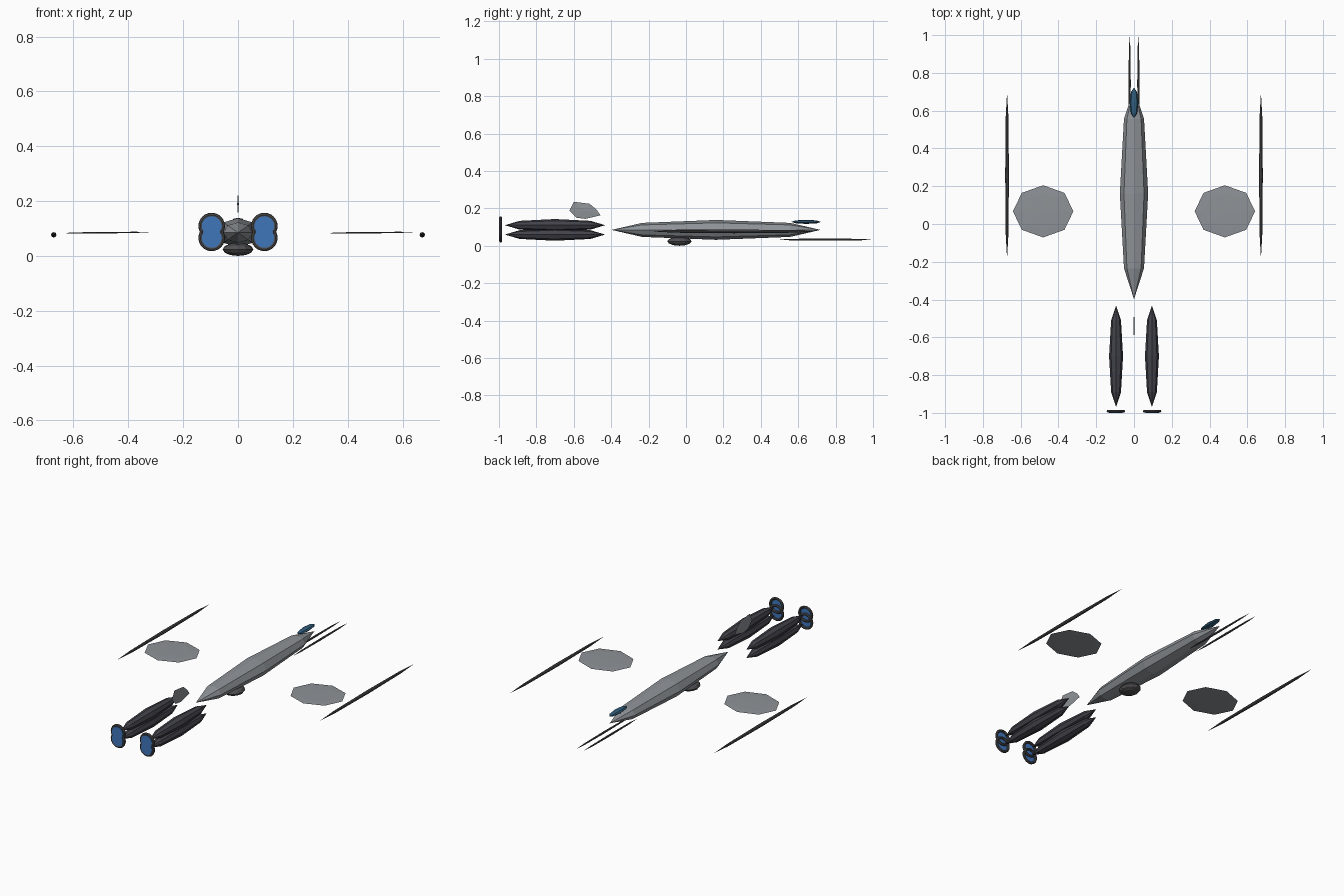
import bpy, bmesh
from math import pi, radians
from mathutils import Matrix, Vector

if "Cube" in bpy.data.objects:
    bpy.data.objects.remove(bpy.data.objects["Cube"])


def material(name, rgb):
    m = bpy.data.materials.new(name)
    m.diffuse_color = (*rgb, 1)
    m.use_nodes = True
    m.node_tree.nodes["Principled BSDF"].inputs["Base Color"].default_value = m.diffuse_color
    return m


DARK = material("dark_metal", (0.055, 0.055, 0.07))
GUNMETAL = material("gunmetal", (0.08, 0.08, 0.085))
GLASS = material("canopy_blue", (0.03, 0.11, 0.2))
GLOW = material("engine_blue", (0.05, 0.18, 0.5))
HULL = material("hull_grey", (0.27, 0.29, 0.31))


def finish(bm, name, mat):
    bmesh.ops.recalc_face_normals(bm, faces=bm.faces)
    me = bpy.data.meshes.new(name)
    bm.to_mesh(me)
    bm.free()
    ob = bpy.data.objects.new(name, me)
    bpy.context.collection.objects.link(ob)
    if mat:
        me.materials.append(mat)
    return ob


def ellipsoid(name, centre, radii, mat=None, axis="Y", seg=8, rings=4, tilt=0):
    """Low-poly sphere with poles on the given axis, stretched to radii."""
    bm = bmesh.new()
    bmesh.ops.create_uvsphere(bm, u_segments=seg, v_segments=rings, radius=1)
    turn = Matrix.Rotation(pi / 2, 4, "X") if axis == "Y" else Matrix()
    bm.transform(Matrix.Translation(centre) @ Matrix.Rotation(tilt, 4, "Y")
                 @ Matrix.Diagonal((*radii, 1)) @ turn)
    return finish(bm, name, mat)


# Main hull, canopy and belly turret
ellipsoid("hull", (0, 0.161, 0.085), (0.075, 0.559, 0.053), HULL)
ellipsoid("canopy", (0, 0.642, 0.128), (0.023, 0.08, 0.011), GLASS)
ellipsoid("belly_turret", (0, -0.035, 0.024), (0.056, 0.065, 0.024), GUNMETAL, "Z", 12, 6)

for side, s in (("left", -1), ("right", 1)):
    # Flat octagonal wing, wing-tip pod and nose cannon
    ellipsoid(f"wing_{side}", (s * 0.481, 0.067, 0.085), (0.16, 0.138, 0.003), HULL, "Z",
              tilt=radians(-0.6))
    ellipsoid(f"wingtip_pod_{side}", (s * 0.672, 0.257, 0.077), (0.01, 0.442, 0.01), GUNMETAL)
    ellipsoid(f"cannon_{side}", (s * 0.023, 0.745, 0.033), (0.006, 0.255, 0.006), GUNMETAL)

    # Stacked engine pair with ringed exhausts
    for level, z, nz in (("upper", 0.110, 0.109), ("lower", 0.060, 0.066)):
        tag = f"{level}_{side}"
        ellipsoid(f"engine_{tag}", (s * 0.095, -0.70, z), (0.037, 0.268, 0.033), DARK)
        bpy.ops.mesh.primitive_torus_add(
            major_segments=24, minor_segments=8, major_radius=0.041, minor_radius=0.0075,
            location=(s * 0.096, -0.991, nz), rotation=(pi / 2, 0, 0))
        ring = bpy.context.object
        ring.name = f"exhaust_ring_{tag}"
        ring.data.materials.append(GUNMETAL)
        bm = bmesh.new()
        bmesh.ops.create_cone(bm, cap_ends=True, segments=24, radius1=0.036,
                              radius2=0.036, depth=0.004)
        bm.transform(Matrix.Translation((s * 0.096, -0.998, nz))
                     @ Matrix.Rotation(pi / 2, 4, "X"))
        finish(bm, f"exhaust_glow_{tag}", GLOW)

# Tail fin: thin vertical plate bulging slightly at the middle
outline = [(-0.60, 0.235), (-0.516, 0.225), (-0.478, 0.193), (-0.457, 0.163),
           (-0.537, 0.144), (-0.586, 0.150), (-0.623, 0.187)]
bm = bmesh.new()
rim = [bm.verts.new((0, y, z)) for y, z in outline]
for x in (-0.003, 0.003):
    hub = bm.verts.new((x, -0.54, 0.189))
    for a, b in zip(rim, rim[1:] + rim[:1]):
        bm.faces.new((a, b, hub))
finish(bm, "tail_fin", HULL)
